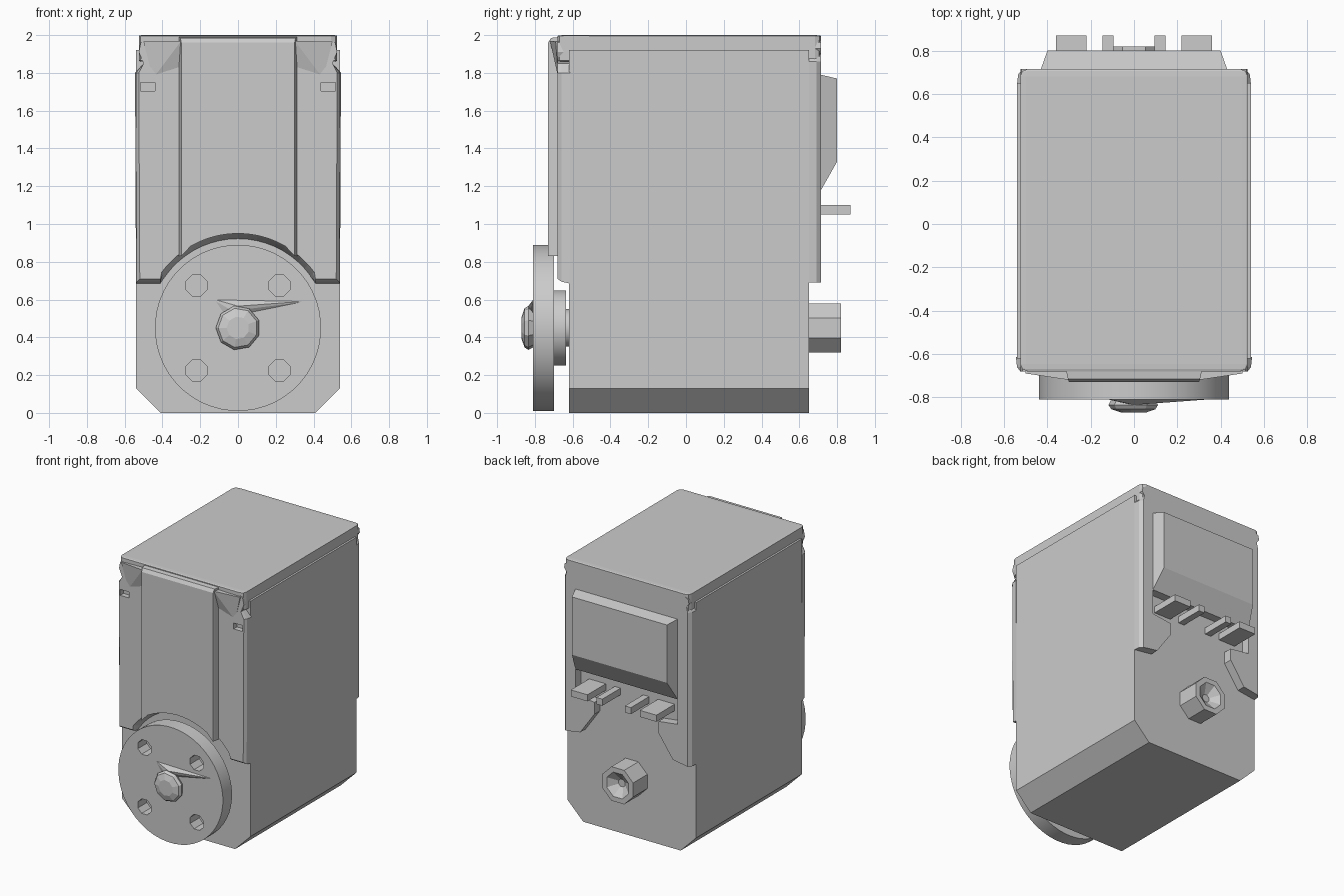
import bpy, bmesh
from math import sin, cos, pi, radians
from mathutils import Vector

old = bpy.data.objects.get("Cube")
if old:
    bpy.data.objects.remove(old, do_unlink=True)

grey = bpy.data.materials.new("plain grey")
grey.use_nodes = True
COLOUR = (0.6, 0.6, 0.6, 1)
grey.diffuse_color = COLOUR
grey.node_tree.nodes["Principled BSDF"].inputs["Base Color"].default_value = COLOUR

AXIS = 0.45  # height of the output shaft


def finish(bm, name):
    bmesh.ops.recalc_face_normals(bm, faces=bm.faces)
    mesh = bpy.data.meshes.new(name)
    bm.to_mesh(mesh)
    bm.free()
    mesh.materials.append(grey)
    ob = bpy.data.objects.new(name, mesh)
    bpy.context.collection.objects.link(ob)
    return ob


def loft(name, rings):
    """Skin a list of (y, [(x, z), ...]) outlines with equal point counts."""
    bm = bmesh.new()
    loops = [[bm.verts.new((x, y, z)) for x, z in pts] for y, pts in rings]
    for a, b in zip(loops, loops[1:]):
        for i in range(len(a)):
            j = (i + 1) % len(a)
            bm.faces.new((a[i], a[j], b[j], b[i]))
    bm.faces.new(loops[0])
    bm.faces.new(loops[-1])
    return finish(bm, name)


def hull(name, pts):
    bm = bmesh.new()
    for p in pts:
        bm.verts.new(p)
    bmesh.ops.convex_hull(bm, input=bm.verts)
    return finish(bm, name)


def box(name, x0, x1, y0, y1, z0, z1):
    return hull(name, [(x, y, z) for x in (x0, x1) for y in (y0, y1) for z in (z0, z1)])


def circle(r, n, x=0, z=AXIS, turn=0.5):
    return [(x + r * cos(2 * pi * (i + turn) / n), z + r * sin(2 * pi * (i + turn) / n))
            for i in range(n)]


def mirrored(half):
    return half + [(-x, z) for x, z in reversed(half) if x > 0]


def select_only(ob):
    bpy.ops.object.select_all(action='DESELECT')
    ob.select_set(True)
    bpy.context.view_layer.objects.active = ob


def cut(ob, cutter):
    mod = ob.modifiers.new("cut", 'BOOLEAN')
    mod.operation = 'DIFFERENCE'
    mod.solver = 'EXACT'
    mod.object = cutter
    select_only(ob)
    bpy.ops.object.modifier_apply(modifier=mod.name)
    bpy.data.objects.remove(cutter, do_unlink=True)


def smooth(ob):
    select_only(ob)
    bpy.ops.object.shade_smooth_by_angle(angle=radians(30))


# Main case with chamfered bottom corners
case = mirrored([(0.41, 0), (0.54, 0.13), (0.54, 1.92)])
loft("body_case", [(-0.62, case), (0.65, case)])

# Top cap, slightly domed with bevelled rim
cap = box("top_cap", -0.525, 0.525, -0.68, 0.715, 1.86, 2.0)
bev = cap.modifiers.new("bevel", 'BEVEL')
bev.width = 0.03
bev.segments = 2
select_only(cap)
bpy.ops.object.modifier_apply(modifier=bev.name)


# Front cover: arched over the horn, notched at the upper corners
def front_outline(r, edge, foot):
    arch = [(r * sin(radians(a)), AXIS + r * cos(radians(a))) for a in range(0, 55, 6)]
    return mirrored(arch + [(0.41, foot), (edge, foot), (edge + 0.005, 1.80),
                            (0.50, 1.85), (0.525, 1.91), (0.515, 1.96), (0.48, 1.98)])


front = loft("front_cover", [(-0.615, front_outline(0.47, 0.54, 0.685)),
                             (-0.66, front_outline(0.49, 0.535, 0.695)),
                             (-0.68, front_outline(0.5, 0.52, 0.71))])
for s in (-1, 1):
    xs = sorted((s * 0.44, s * 0.515))
    cut(front, box("slot_cutter", *xs, -0.75, -0.64, 1.705, 1.75))


# Raised panel down the middle of the front
def panel_outline(w, top):
    arch = [(0.5 * sin(radians(a)), AXIS + 0.5 * cos(radians(a))) for a in range(0, 35, 6)]
    return mirrored(arch + [(w, 0.83), (w, top)])


loft("front_raised_panel", [(-0.67, panel_outline(0.315, 1.99)),
                            (-0.715, panel_outline(0.305, 1.985)),
                            (-0.73, panel_outline(0.30, 1.96))])

# Sloping gussets beside the raised panel
for s, side in ((-1, "right"), (1, "left")):
    hull(side + "_front_gusset", [(s * 0.30, -0.72, 1.97), (s * 0.50, -0.69, 1.965),
                                  (s * 0.45, -0.675, 1.77), (s * 0.30, -0.67, 1.80),
                                  (s * 0.30, -0.67, 1.97), (s * 0.50, -0.66, 1.965)])


# Back cover with two stepped legs
def back_outline(edge):
    return mirrored([(0.43, 1.18), (0.43, 0.99), (0.27, 0.97), (0.27, 0.88), (0.39, 0.71),
                     (edge, 0.69), (edge, 0.82), (edge, 1.86), (0.505, 1.90),
                     (0.525, 1.93), (0.52, 1.96), (0.48, 1.985)])


loft("back_cover", [(0.645, back_outline(0.54)), (0.69, back_outline(0.535)),
                    (0.715, back_outline(0.515))])

# Connector block with sloped sides and underside
hull("back_connector_block", [(s * x, y, z) for s in (-1, 1) for x, y, z in (
    (0.43, 0.65, 1.18), (0.43, 0.715, 1.18), (0.40, 0.80, 1.33),
    (0.40, 0.80, 1.77), (0.43, 0.715, 1.79), (0.43, 0.65, 1.79))])

# Connector tabs under the block
for s, side in ((-1, "right"), (1, "left")):
    for label, a, b in (("outer", 0.22, 0.36), ("inner", 0.095, 0.145)):
        xs = sorted((s * a, s * b))
        box(side + "_" + label + "_tab", *xs, 0.64, 0.87, 1.05, 1.10)

# Rear idler post with a tapered recess in its end
post = circle(0.14, 8)
loft("rear_post", [(0.64, post), (0.82, post), (0.82, circle(0.10, 8)),
                   (0.77, circle(0.03, 8))])

# Front shaft and hub
smooth(loft("output_shaft", [(-0.60, circle(0.10, 20)), (-0.66, circle(0.10, 20))]))
smooth(loft("horn_hub", [(-0.635, circle(0.20, 32)), (-0.71, circle(0.20, 32))]))

# Round horn with four through holes
horn = loft("servo_horn", [(-0.70, circle(0.44, 48)), (-0.81, circle(0.44, 48))])
for x in (-0.22, 0.22):
    for z in (0.225, 0.675):
        hole = circle(0.06, 8, x, z)
        cut(horn, loft("hole_cutter", [(-0.6, hole), (-0.9, hole)]))
smooth(horn)

# Thin raised pointer on the horn
hull("horn_pointer", [(0.41, -0.805, 0.595), (-0.14, -0.805, 0.605), (-0.09, -0.805, 0.53),
                      (0.09, -0.805, 0.53), (0.0, -0.835, 0.565), (-0.03, -0.83, 0.54)])

# Faceted horn screw
loft("horn_screw", [(-0.80, circle(0.10, 9)), (-0.835, circle(0.118, 9)),
                    (-0.855, circle(0.105, 9)), (-0.87, circle(0.06, 9))])
